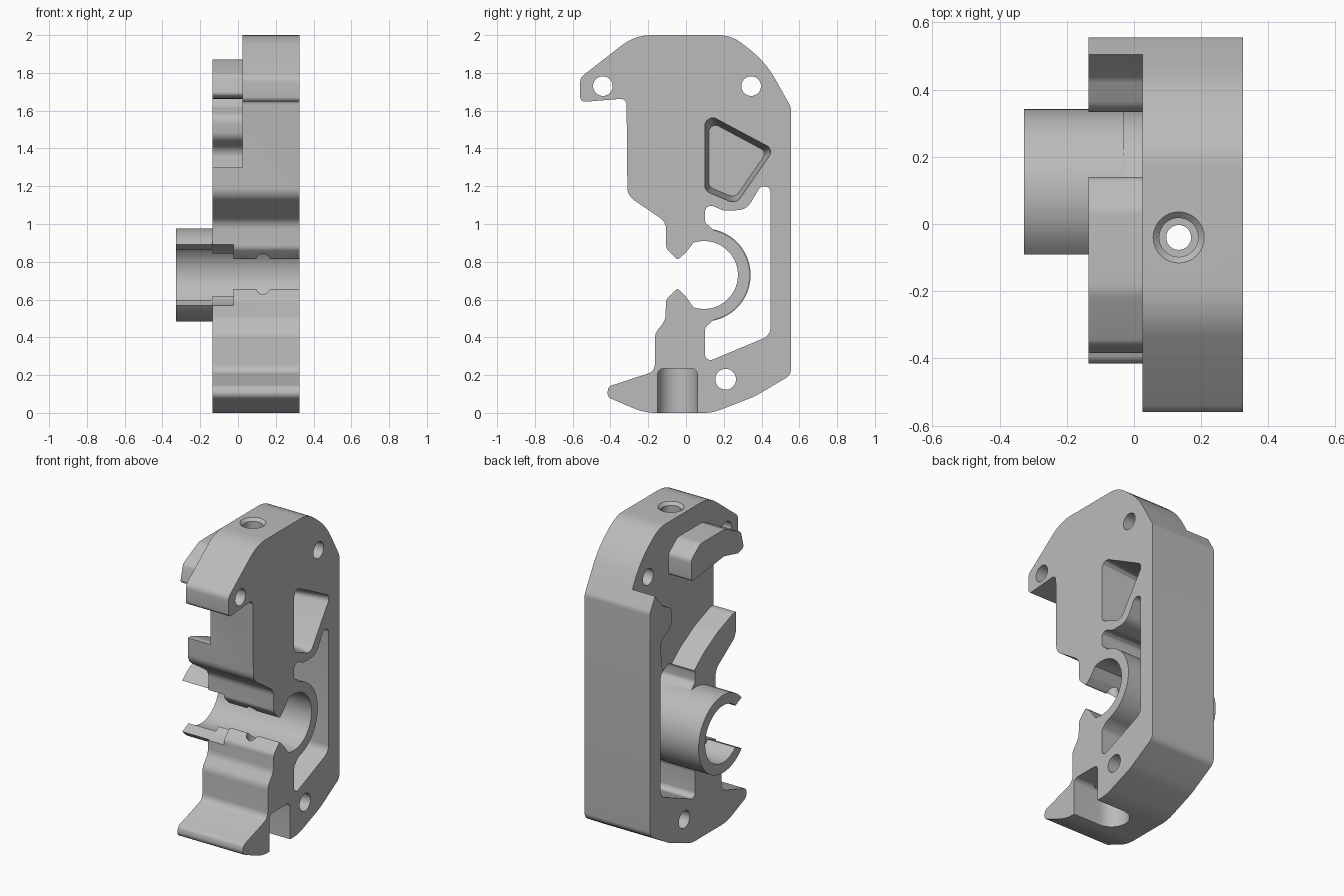
import bpy, bmesh
from math import sin, cos, tan, radians, pi
from mathutils import Vector

cube = bpy.data.objects.get("Cube")
if cube:
    bpy.data.objects.remove(cube)

grey = bpy.data.materials.new("plain_grey")
grey.use_nodes = True
grey.diffuse_color = (0.5, 0.5, 0.5, 1)
grey.node_tree.nodes["Principled BSDF"].inputs["Base Color"].default_value = grey.diffuse_color

RING = Vector((0.095, 0.73))  # ring centre in (y, z)


def arc(radius, start, end, steps=28):
    """Points on a circle about the ring centre."""
    angles = [radians(start + (end - start) * i / steps) for i in range(steps + 1)]
    return [(RING.x + radius * cos(a), RING.y + radius * sin(a)) for a in angles]


def rounded(points, steps=5):
    """Fillet every corner given as (y, z, radius)."""
    out = []
    n = len(points)
    for i, p in enumerate(points):
        c = Vector(p[:2])
        if len(p) < 3:
            out.append(c)
            continue
        u = Vector(points[i - 1][:2]) - c
        v = Vector(points[(i + 1) % n][:2]) - c
        half = u.angle(v) / 2
        reach = min(p[2] / tan(half), u.length * 0.48, v.length * 0.48)
        a, b = c + u.normalized() * reach, c + v.normalized() * reach
        radius = reach * tan(half)
        centre = c + (u.normalized() + v.normalized()).normalized() * (radius / sin(half))
        for k in range(steps + 1):
            d = (a - centre).lerp(b - centre, k / steps)
            out.append(centre + d.normalized() * radius)
    return out


def finish(name, bm):
    bmesh.ops.recalc_face_normals(bm, faces=bm.faces)
    mesh = bpy.data.meshes.new(name)
    bm.to_mesh(mesh)
    bm.free()
    mesh.materials.append(grey)
    obj = bpy.data.objects.new(name, mesh)
    bpy.context.collection.objects.link(obj)
    return obj


def prism(name, outline, x0, x1, taper=1.0):
    """Extrude a (y, z) outline from x0 to x1; taper scales the x0 end."""
    bm = bmesh.new()
    mid = sum((Vector(p) for p in outline), Vector((0, 0))) / len(outline)
    low = [bm.verts.new((x0, *(mid + (Vector(p) - mid) * taper))) for p in outline]
    high = [bm.verts.new((x1, *p)) for p in outline]
    bm.faces.new(low)
    bm.faces.new(high)
    for i in range(len(outline)):
        bm.faces.new((low[i - 1], low[i], high[i], high[i - 1]))
    return finish(name, bm)


def rod(name, centre, r0, r1, length, along_x=False):
    bm = bmesh.new()
    bmesh.ops.create_cone(bm, cap_ends=True, segments=32, radius1=r0, radius2=r1, depth=length)
    obj = finish(name, bm)
    obj.location = centre
    if along_x:
        obj.rotation_euler.y = pi / 2
    return obj


def apply_boolean(target, tool, operation="DIFFERENCE"):
    bpy.context.view_layer.objects.active = target
    mod = target.modifiers.new("join", "BOOLEAN")
    mod.operation = operation
    mod.solver = "EXACT"
    mod.object = tool
    bpy.ops.object.modifier_apply(modifier=mod.name)
    bpy.data.objects.remove(tool)


# Main plate with the open clip mouth
outline = [
    (-0.27, 2.0, 0.25), (0.24, 2.0, 0.2), (0.42, 1.86, 0.5), (0.555, 1.62, 0.06),
    (0.555, 0.2, 0.05), (0.36, 0.085, 0.4), (0.14, 0, 0.25), (-0.22, 0, 0.3),
    (-0.42, 0.085, 0.04), (-0.41, 0.14, 0.03), (-0.165, 0.22, 0.05),
    (-0.165, 0.42, 0.08), (-0.11, 0.49, 0.08), (-0.105, 0.6, 0.04),
    (-0.045, 0.66, 0.012), (0, 0.615, 0.03),
    *arc(0.18, -108, 108),
    (0, 0.85, 0.03), (-0.045, 0.81, 0.012), (-0.105, 0.87, 0.04),
    (-0.105, 1.01, 0.07), (-0.31, 1.15, 0.08), (-0.315, 1.665, 0.03),
    (-0.56, 1.645, 0.025), (-0.56, 1.775, 0.05),
]
body = prism("main_body", rounded(outline), -0.135, 0.325)

# Curved slot behind the ring
slot = [
    (0.1, 1.115, 0.04), (0.1, 1.01, 0.03), *arc(0.243, 78, -78),
    (0.1, 0.45, 0.04), (0.1, 0.265, 0.03), (0.447, 0.41, 0.06),
    (0.447, 1.195, 0.03), (0.395, 1.2, 0.03), (0.32, 1.075, 0.08), (0.2, 1.07, 0.08),
]
apply_boolean(body, prism("slot_cutter", rounded(slot), -0.5, 0.5))

# Recessed upper half: swept fin at the front, wavy rear wall
recess = [
    (-0.7, 2.2), (-0.7, 1.3), (-0.28, 1.3, 0.04), (-0.12, 1.24, 0.4), (0.02, 1.16, 0.3),
    (0.13, 1.07, 0.03), (0.22, 1.02), (0.32, 1.05), (0.425, 1.18, 0.05),
    (0.455, 1.4, 0.06), (0.34, 1.45, 0.06), (0.33, 1.57, 0.06), (0.43, 1.62, 0.06),
    (0.52, 1.73), (0.7, 2.2),
]
apply_boolean(body, prism("recess_cutter", rounded(recess), -0.5, 0.025))

# Lips trimmed back on the narrow side of the mouth
mouth = [(-0.3, 0.56), (-0.1, 0.57), (-0.03, 0.597), (0.03, 0.65),
         (0.03, 0.81), (-0.03, 0.863), (-0.1, 0.89), (-0.3, 0.9)]
apply_boolean(body, prism("mouth_cutter", mouth, -0.5, -0.025))

# Tapered pocket in the wide face
pocket = [(0.1, 1.59, 0.04), (0.465, 1.395, 0.035), (0.265, 1.105, 0.05), (0.1, 1.175, 0.04)]
apply_boolean(body, prism("pocket_cutter", rounded(pocket), 0.05, 0.33, 0.84))

# Cross pin holes
for y, z, r in ((-0.44, 1.73, 0.052), (0.345, 1.73, 0.052), (0.21, 0.178, 0.055)):
    apply_boolean(body, rod("pin_cutter", (0.1, y, z), r, r, 1, True))

# Vertical bore with a countersunk socket on top
BX, BY = 0.133, -0.04
apply_boolean(body, rod("bore_cutter", (BX, BY, 1), 0.037, 0.037, 2.4))
apply_boolean(body, rod("socket_cutter", (BX, BY, 1.96), 0.058, 0.058, 0.16))
apply_boolean(body, rod("countersink_cutter", (BX, BY, 2), 0.055, 0.097, 0.042))

# Round-ended nut seat at the foot, open to the wide side
seat = rod("seat_cutter", (BX, BY - 0.005, 0.08), 0.105, 0.105, 0.31)
apply_boolean(body, seat)
seat_slot = [(-0.15, -0.1), (0.06, -0.1), (0.06, 0.235, 0.03), (-0.15, 0.235, 0.03)]
apply_boolean(body, prism("seat_slot_cutter", rounded(seat_slot), BX, 0.5))

# Open tube sticking out of the narrow side
tube = prism("clip_tube", arc(0.247, -139, 139, 40) + arc(0.181, 133, -133, 40), -0.328, -0.03)

# Stop bar on the recessed face
bar_outline = [
    (0.14, 1.66, 0.02), (0.14, 1.8, 0.04), (0.05, 1.87, 0.06), (-0.2, 1.87, 0.1),
    (-0.36, 1.79, 0.04), (-0.388, 1.68, 0.02), (-0.33, 1.665, 0.02), (-0.19, 1.7, 0.05),
]
bar = prism("stop_bar", rounded(bar_outline), -0.135, 0.03)

# Smooth the curves and keep the edges sharp
bpy.ops.object.select_all(action="DESELECT")
for obj in (body, tube, bar):
    obj.select_set(True)
bpy.context.view_layer.objects.active = body
bpy.ops.object.shade_smooth_by_angle(angle=radians(30))
